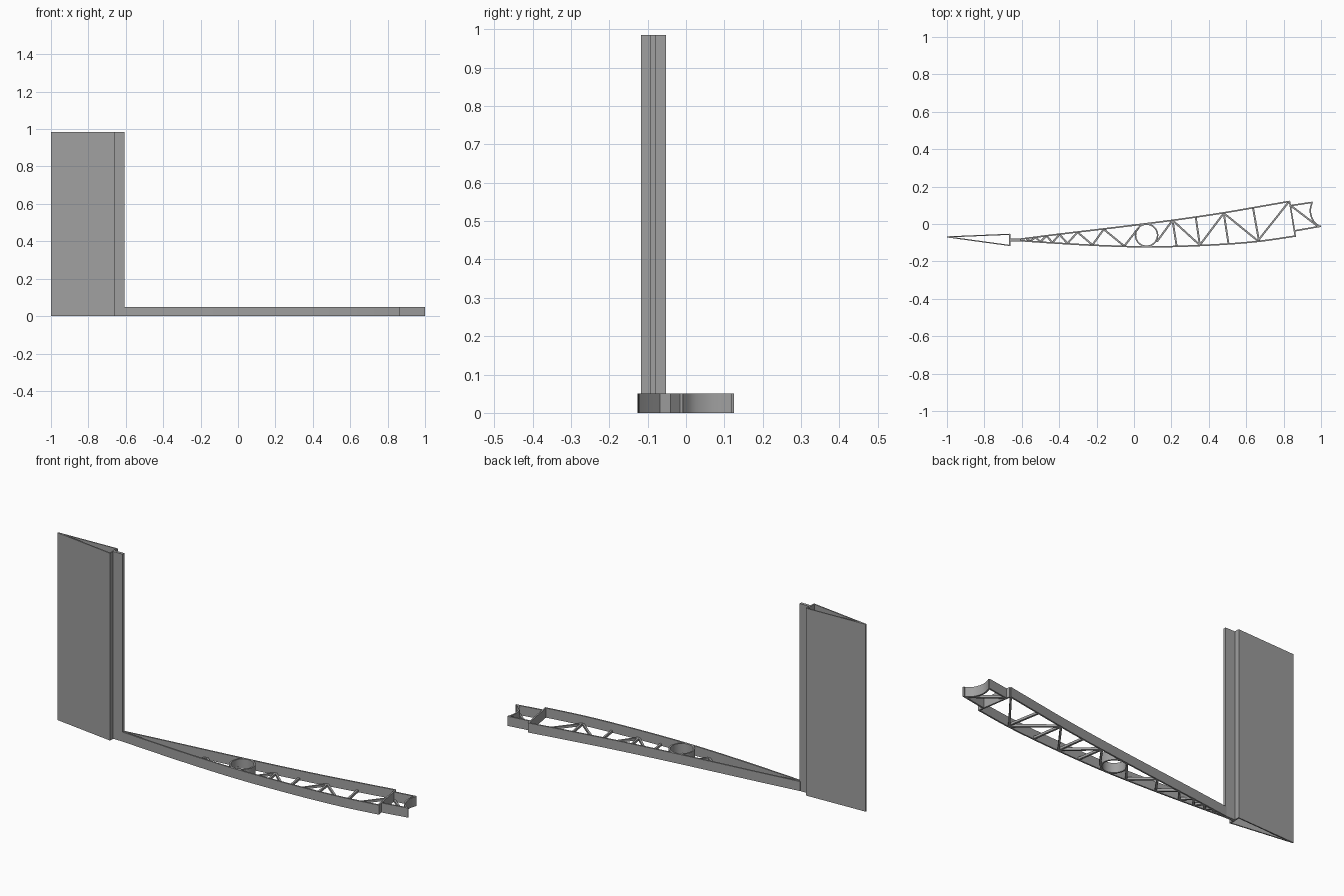
import bpy, bmesh, math
from mathutils import Vector

if "Cube" in bpy.data.objects:
    bpy.data.objects.remove(bpy.data.objects["Cube"])

grey = bpy.data.materials.new("plain grey")
grey.diffuse_color = (0.35, 0.35, 0.35, 1)
grey.use_nodes = True
grey.node_tree.nodes["Principled BSDF"].inputs["Base Color"].default_value = grey.diffuse_color

RIB_H = 0.05
POST_H = 0.985
SKIN = 0.008


def finish(name, bm):
    bmesh.ops.recalc_face_normals(bm, faces=bm.faces)
    mesh = bpy.data.meshes.new(name)
    bm.to_mesh(mesh)
    bm.free()
    ob = bpy.data.objects.new(name, mesh)
    bpy.context.collection.objects.link(ob)
    mesh.materials.append(grey)
    bpy.ops.object.select_all(action='DESELECT')
    ob.select_set(True)
    bpy.context.view_layer.objects.active = ob
    bpy.ops.object.shade_smooth_by_angle(angle=math.radians(30))
    return ob


def add_wall(bm, pts, thick, z0, z1, closed=False):
    """Upright strip of even thickness that follows a path in plan."""
    pts = [Vector(p) for p in pts]
    n = len(pts)
    rows = []
    for i, p in enumerate(pts):
        a = pts[i - 1] if i or closed else p
        b = pts[(i + 1) % n] if i < n - 1 or closed else p
        d = (b - a).normalized()
        off = Vector((-d.y, d.x)) * thick / 2
        rows.append([bm.verts.new((q.x, q.y, z)) for q, z in
                     ((p + off, z0), (p - off, z0), (p - off, z1), (p + off, z1))])
    for i in range(n if closed else n - 1):
        r, s = rows[i], rows[(i + 1) % n]
        for k in range(4):
            m = (k + 1) % 4
            bm.faces.new((r[k], r[m], s[m], s[k]))
    if not closed:
        bm.faces.new(rows[0])
        bm.faces.new(rows[-1])


def wall(name, pts, thick, z0, z1, closed=False):
    bm = bmesh.new()
    add_wall(bm, pts, thick, z0, z1, closed)
    return finish(name, bm)


def smooth_path(pts, steps=5):
    """Rounded path through the given points."""
    p = [Vector(q) for q in pts]
    p = [2 * p[0] - p[1]] + p + [2 * p[-1] - p[-2]]
    out = []
    for i in range(1, len(p) - 2):
        a, b, c, d = p[i - 1:i + 3]
        for k in range(steps):
            t = k / steps
            out.append(0.5 * (2 * b + (c - a) * t + (2 * a - 5 * b + 4 * c - d) * t * t
                              + (3 * b - a - 3 * c + d) * t ** 3))
    return out + [p[-2]]


# Rib skins
wall("upper_skin", smooth_path([(-0.61, -0.081), (-0.38, -0.052), (-0.16, -0.026),
     (0.06, 0.001), (0.28, 0.03), (0.48, 0.06), (0.66, 0.091), (0.832, 0.121)]),
     SKIN, 0, RIB_H)
wall("lower_skin", smooth_path([(-0.61, -0.089), (-0.45, -0.1), (-0.25, -0.112),
     (-0.05, -0.12), (0.1, -0.122), (0.28, -0.118), (0.5, -0.107), (0.68, -0.091),
     (0.866, -0.064)]), SKIN, 0, RIB_H)

# Front spar and nose
wall("front_spar", [(0.832, 0.12), (0.862, -0.063)], SKIN, 0, RIB_H)
wall("nose_upper_skin", [(0.835, 0.098), (0.955, 0.116)], SKIN, 0, RIB_H)
wall("nose_lower_skin", [(0.856, -0.037), (0.999, -0.012)], SKIN, 0, RIB_H)
wall("nose_cradle", smooth_path([(0.953, 0.116), (0.944, 0.085), (0.945, 0.052),
     (0.96, 0.015), (0.99, -0.013)]), SKIN, 0, RIB_H)

# Tube ring
wall("tube_ring", [(0.067 + 0.059 * math.cos(math.tau * i / 48),
                    -0.06 + 0.059 * math.sin(math.tau * i / 48)) for i in range(48)],
     SKIN, 0, RIB_H, True)

# Lattice struts
zigzags = [
    [(-0.575, -0.08), (-0.553, -0.091), (-0.527, -0.071), (-0.5, -0.095),
     (-0.468, -0.063), (-0.436, -0.099), (-0.398, -0.056), (-0.356, -0.104),
     (-0.302, -0.044), (-0.222, -0.112), (-0.162, -0.028), (-0.052, -0.118),
     (0.025, -0.02)],
    [(0.122, -0.095), (0.206, 0.02), (0.352, -0.113), (0.48, 0.058),
     (0.662, -0.09), (0.825, 0.115)],
    [(0.206, 0.02), (0.228, -0.118)],
    [(0.33, 0.038), (0.352, -0.113)],
    [(0.48, 0.058), (0.505, -0.105)],
    [(0.636, 0.088), (0.668, -0.09)],
    [(0.84, 0.097), (0.985, -0.014)],
]
bm = bmesh.new()
for path in zigzags:
    for a, b in zip(path, path[1:]):
        add_wall(bm, [a, b], 0.01, 0, 0.012)
finish("lattice_struts", bm)

# Hinge post
wall("hinge_post", [(-0.662, -0.0855), (-0.607, -0.0855)], 0.015, 0, POST_H)

# Hollow tapered flap
wall("flap_upper_skin", [(-0.999, -0.069), (-0.663, -0.055)], 0.006, 0, POST_H)
wall("flap_lower_skin", [(-0.999, -0.069), (-0.663, -0.115)], 0.006, 0, POST_H)
wall("flap_front_wall", [(-0.665, -0.053), (-0.665, -0.117)], 0.007, 0, POST_H)
